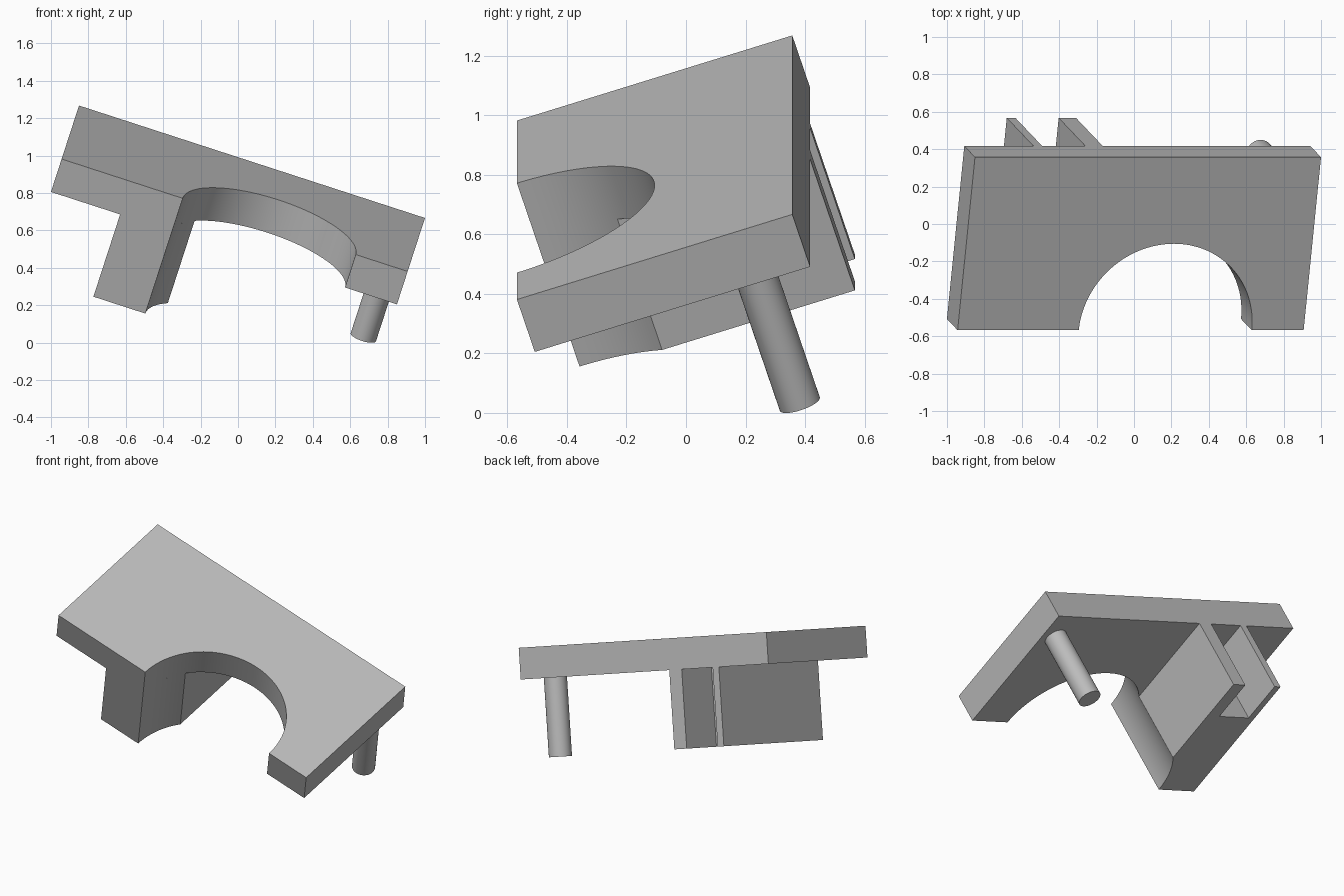
import bpy, bmesh
from math import radians, cos, sin, pi, acos
from mathutils import Matrix, Vector

if "Cube" in bpy.data.objects:
    bpy.data.objects.remove(bpy.data.objects["Cube"])

UNIT = 0.09726                        # one design unit
TILT = Matrix.Translation((-0.943, -0.568, 0.982)) \
    @ Matrix.Rotation(radians(18), 4, 'Y') @ Matrix.Rotation(radians(18), 4, 'X') \
    @ Matrix.Scale(UNIT, 4)
CENTRE, RADIUS = 12, 5                # arch cut into the front edge

grey = bpy.data.materials.new("plain grey")
grey.use_nodes = True
colour = (0.5, 0.5, 0.5, 1)
grey.diffuse_color = colour
grey.node_tree.nodes["Principled BSDF"].inputs["Base Color"].default_value = colour


def arc(start, end, steps):
    """Points along the arch, by angle."""
    angles = [start + (end - start) * i / steps for i in range(steps + 1)]
    return [(CENTRE + RADIUS * cos(a), RADIUS * sin(a)) for a in angles]


def extrude(name, outline, bottom, top):
    """Prism over an outline, placed in the tilted frame."""
    bm = bmesh.new()
    base = bm.faces.new([bm.verts.new((x, y, bottom)) for x, y in outline])
    moved = bmesh.ops.extrude_face_region(bm, geom=[base])["geom"]
    bmesh.ops.translate(bm, vec=Vector((0, 0, top - bottom)),
                        verts=[v for v in moved if isinstance(v, bmesh.types.BMVert)])
    bmesh.ops.recalc_face_normals(bm, faces=bm.faces)
    bm.transform(TILT)
    mesh = bpy.data.meshes.new(name)
    bm.to_mesh(mesh)
    bm.free()
    mesh.materials.append(grey)
    obj = bpy.data.objects.new(name, mesh)
    bpy.context.collection.objects.link(obj)
    bpy.ops.object.select_all(action='DESELECT')
    obj.select_set(True)
    bpy.context.view_layer.objects.active = obj
    bpy.ops.object.shade_smooth_by_angle(angle=radians(25))
    return obj


# Flat plate with the half-round arch
extrude("arched_plate", [(0, 0)] + arc(pi, 0, 48) + [(20, 0), (20, 10), (0, 10)], -2, 0)

# Deep leg that follows the arch, slotted at the back into two fins
extrude("slotted_leg", [(4, 0)] + arc(pi, pi - acos(0.8), 12)
        + [(8, 10), (7, 10), (7, 7), (4.5, 7), (4.5, 10), (4, 10)], -7, -2)

# Round pin under the far corner
pin = [(18.8 + 0.73 * cos(2 * pi * i / 40), 8 + 0.73 * sin(2 * pi * i / 40)) for i in range(40)]
extrude("round_pin", pin, -7, -2)
